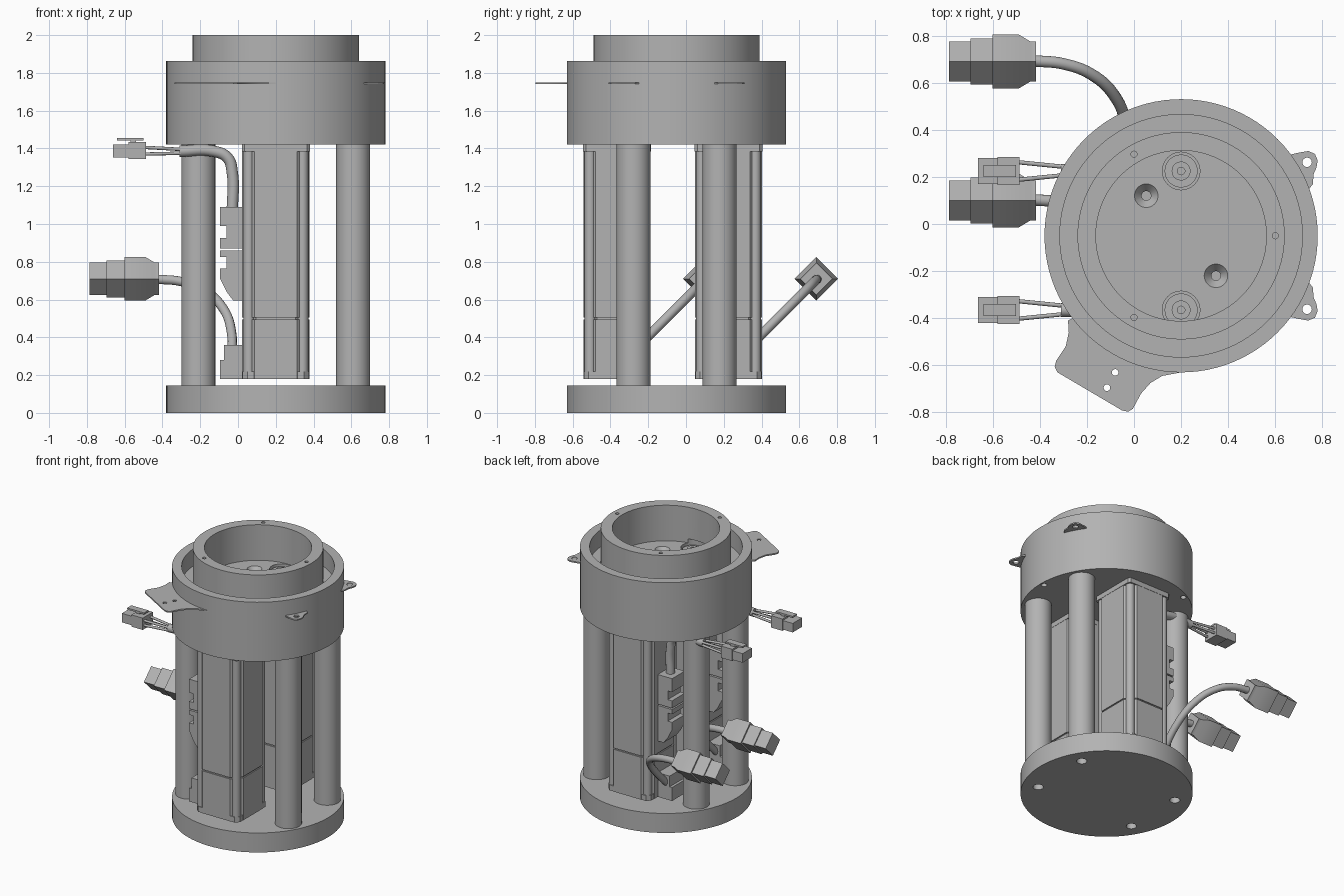
import bpy, bmesh, math
from mathutils import Vector, Matrix

if "Cube" in bpy.data.objects:
    bpy.data.objects.remove(bpy.data.objects["Cube"])

CX, CY = 0.2, -0.05            # axis of the round housing
MOTOR_Y = {"rear": 0.225, "front": -0.365}

grey = bpy.data.materials.new("machined grey")
grey.use_nodes = True
grey.diffuse_color = (0.45, 0.45, 0.45, 1)
grey.node_tree.nodes["Principled BSDF"].inputs["Base Color"].default_value = grey.diffuse_color


def finish(name, bm):
    bmesh.ops.recalc_face_normals(bm, faces=bm.faces)
    mesh = bpy.data.meshes.new(name)
    bm.to_mesh(mesh)
    bm.free()
    mesh.materials.append(grey)
    ob = bpy.data.objects.new(name, mesh)
    bpy.context.collection.objects.link(ob)
    smooth(ob)
    return ob


def smooth(ob):
    bpy.ops.object.select_all(action="DESELECT")
    ob.select_set(True)
    bpy.context.view_layer.objects.active = ob
    bpy.ops.object.shade_smooth_by_angle(angle=math.radians(30))


def lathe(name, profile, x=CX, y=CY, steps=96):
    bm = bmesh.new()
    vs = [bm.verts.new((r, 0, z)) for r, z in profile]
    es = [bm.edges.new(p) for p in zip(vs, vs[1:])]
    bmesh.ops.spin(bm, geom=vs + es, axis=(0, 0, 1), cent=(0, 0, 0),
                   angle=math.tau, steps=steps)
    bmesh.ops.remove_doubles(bm, verts=bm.verts, dist=1e-5)
    bmesh.ops.translate(bm, verts=bm.verts, vec=(x, y, 0))
    return finish(name, bm)


def cylinder(name, x, y, r, z0, z1, steps=32):
    return lathe(name, [(0, z0), (r, z0), (r, z1), (0, z1)], x, y, steps)


def prism(name, outline, place, depth):
    """Extrude a 2D outline; place maps (u, v) to 3D."""
    bm = bmesh.new()
    face = bm.faces.new([bm.verts.new(place(u, v)) for u, v in outline])
    new = bmesh.ops.extrude_face_region(bm, geom=[face])["geom"]
    bmesh.ops.translate(bm, verts=[g for g in new if isinstance(g, bmesh.types.BMVert)], vec=depth)
    return finish(name, bm)


def box(name, x0, x1, y0, y1, z0, z1):
    return prism(name, [(x0, y0), (x1, y0), (x1, y1), (x0, y1)],
                 lambda u, v: (u, v, z0), (0, 0, z1 - z0))


def cut(ob, cutters):
    for c in cutters:
        c.hide_render = True
        mod = ob.modifiers.new("cut", "BOOLEAN")
        mod.operation, mod.object, mod.solver = "DIFFERENCE", c, "EXACT"
        bpy.context.view_layer.objects.active = ob
        bpy.ops.object.modifier_apply(modifier=mod.name)
        bpy.data.objects.remove(c)
    smooth(ob)


def tube(name, points, r):
    """Round cable along a smooth path."""
    cu = bpy.data.curves.new(name, "CURVE")
    cu.dimensions, cu.bevel_depth, cu.bevel_resolution = "3D", r, 4
    cu.resolution_u, cu.use_fill_caps = 8, True
    sp = cu.splines.new("BEZIER")
    sp.bezier_points.add(len(points) - 1)
    for bp, p in zip(sp.bezier_points, points):
        bp.co = p
        bp.handle_left_type = bp.handle_right_type = "AUTO"
    cu.materials.append(grey)
    ob = bpy.data.objects.new(name, cu)
    bpy.context.collection.objects.link(ob)


def polar(r, deg):
    a = math.radians(deg)
    return CX + r * math.cos(a), CY + r * math.sin(a)


columns = [(CX + sx * 0.41, CY + sy * 0.228) for sx in (-1, 1) for sy in (-1, 1)]

# Base plate with screw holes under the columns
base = lathe("base_plate", [(0, 0), (0.58, 0), (0.58, 0.145), (0, 0.145)])
cut(base, [cylinder("hole", x, y, 0.035, -0.1, 0.08) for x, y in columns])

# Support columns
for i, (x, y) in enumerate(columns):
    cylinder(f"support_column_{i + 1}", x, y, 0.09, 0.145, 1.42, 48)

# Housing: outer wall, groove, raised inner ring and floor
FLOOR = 1.735
housing = lathe("housing", [(0, 1.42), (0.58, 1.42), (0.58, 1.862), (0.515, 1.862), (0.515, FLOOR),
                            (0.44, FLOOR), (0.44, 2), (0.362, 2), (0.362, FLOOR), (0, FLOOR)])
holes = []
for a in (0, 120, 240):
    holes.append(cylinder("hole", *polar(0.4, a), 0.013, 1.9, 2.1, 16))
    holes.append(cylinder("hole", *polar(0.55, a), 0.02, 1.3, 1.5, 16))
for y in MOTOR_Y.values():
    holes.append(cylinder("hole", CX, y, 0.08, FLOOR - 0.08, FLOOR + 0.03))
for s in (-1, 1):
    holes.append(lathe("hole", [(0, 1.6), (0.02, 1.6), (0.02, 1.7), (0.05, FLOOR), (0.05, 1.78), (0, 1.78)],
                       CX + s * 0.148, CY - s * 0.17 + 0.0, 32))
cut(housing, holes)

# Shaft collars inside the housing
for side, y in MOTOR_Y.items():
    lathe(f"{side}_shaft_collar", [(0, 1.66), (0.07, 1.66), (0.07, 1.72), (0.04, 1.72), (0.04, 1.73),
                                   (0.016, 1.73), (0.016, 1.7), (0, 1.7)], CX, y, 32)
lathe("centre_boss", [(0.1, FLOOR), (0.1, 1.74), (0.07, 1.74), (0.07, FLOOR)], steps=48)

# Thin mounting tabs on the housing wall
TAB_Z = 1.74
ear = [(0.62, 0.28), (0.665, 0.295), (0.7, 0.303), (0.74, 0.31), (0.768, 0.298), (0.78, 0.27),
       (0.775, 0.24), (0.762, 0.21), (0.76, 0.17), (0.72, 0.12)]
for name, s in (("rear", 1), ("front", -1)):
    tab = prism(f"{name}_ear", [(x, CY + s * (y - CY)) for x, y in ear],
                lambda u, v: (u, v, TAB_Z), (0, 0, 0.01))
    cut(tab, [cylinder("hole", 0.735, CY + s * 0.312, 0.02, 1.7, 1.8, 20)])
plate = prism("bracket_plate", [(-0.24, -0.39), (-0.28, -0.41), (-0.277, -0.46), (-0.29, -0.52),
                                (-0.33, -0.58), (-0.337, -0.605), (-0.325, -0.63), (-0.05, -0.792),
                                (-0.025, -0.797), (-0.005, -0.785), (0.03, -0.72), (0.07, -0.675),
                                (0.12, -0.645), (0.2, -0.63), (0.2, -0.58), (0.05, -0.57), (-0.1, -0.5)],
              lambda u, v: (u, v, TAB_Z), (0, 0, 0.01))
cut(plate, [cylinder("hole", x, y, 0.014, 1.7, 1.8, 16) for x, y in ((-0.08, -0.63), (-0.115, -0.695))])


def octagon(h, c):
    k = h - c
    return [(h, -k), (h, k), (k, h), (-k, h), (-h, k), (-h, -k), (-k, -h), (k, -h)]


def big_plug(name, centre):
    """Stepped square plug along x, turned 45 degrees."""
    stations = [(-0.785, 0.085), (-0.695, 0.085), (-0.695, 0.098), (-0.6, 0.098), (-0.6, 0.115),
                (-0.49, 0.115), (-0.44, 0.085), (-0.417, 0.085)]
    bm = bmesh.new()
    rings = []
    for x, d in stations:
        rings.append([bm.verts.new((x, centre[0] + a * d, centre[1] + b * d))
                      for a, b in ((1, 0), (0, 1), (-1, 0), (0, -1))])
    for r0, r1 in zip(rings, rings[1:]):
        for i in range(4):
            j = (i + 1) % 4
            bm.faces.new((r0[i], r0[j], r1[j], r1[i]))
    bm.faces.new(rings[0])
    bm.faces.new(rings[-1])
    finish(name, bm)


for side, my in MOTOR_Y.items():
    # Motor: main body, lower encoder housing, corner flanges and tie rods
    at = lambda z: (lambda u, v: (CX + u, my + v, z))
    prism(f"{side}_motor_body", octagon(0.178, 0.065), at(0.505), (0, 0, 0.915))
    prism(f"{side}_motor_seam", octagon(0.17, 0.065), at(0.49), (0, 0, 0.02))
    prism(f"{side}_motor_encoder", octagon(0.178, 0.065), at(0.18), (0, 0, 0.315))
    prism(f"{side}_motor_flange", octagon(0.18, 0.015), at(1.385), (0, 0, 0.035))
    for i, (sx, sy) in enumerate(((1, 1), (1, -1), (-1, 1), (-1, -1))):
        cylinder(f"{side}_motor_rod_{i + 1}", CX + sx * 0.142, my + sy * 0.142, 0.03, 0.22, 1.39, 16)
        prism(f"{side}_motor_foot_{i + 1}", [(sx * 0.11, sy * 0.11), (sx * 0.176, sy * 0.11),
              (sx * 0.176, sy * 0.15), (sx * 0.15, sy * 0.176), (sx * 0.11, sy * 0.176)],
              at(0.18), (0, 0, 0.04))

    # Connector blocks on the motor's side
    side_on = lambda u, v: (u, my - 0.075, v)
    prism(f"{side}_upper_block", [(0.03, 0.87), (-0.095, 0.87), (-0.095, 0.925), (-0.06, 0.925), (-0.06, 0.99),
                                  (-0.095, 0.99), (-0.095, 1.09), (0.03, 1.09)], side_on, (0, 0.15, 0))
    prism(f"{side}_middle_block", [(0.03, 0.595), (-0.025, 0.595), (-0.06, 0.64), (-0.095, 0.71), (-0.095, 0.765),
                                   (-0.06, 0.765), (-0.06, 0.825), (-0.095, 0.825), (-0.095, 0.86),
                                   (0.03, 0.86)], side_on, (0, 0.15, 0))
    prism(f"{side}_lower_block", [(0.03, 0.18), (-0.095, 0.18), (-0.095, 0.28), (-0.075, 0.28),
                                  (-0.075, 0.36), (0.03, 0.36)], side_on, (0, 0.15, 0))

    # Upper signal cable, split wires and small clip plug
    tube(f"{side}_signal_cable", [(-0.03, my, 1.07), (-0.03, my, 1.27), (-0.055, my, 1.35), (-0.13, my, 1.385),
                                  (-0.31, my, 1.385)], 0.03)
    for i, (a, b) in enumerate(((-1, -1), (-1, 1), (1, -1), (1, 1))):
        tube(f"{side}_wire_{i + 1}", [(-0.3, my + a * 0.018, 1.385 + b * 0.01),
                                      (-0.5, my + a * 0.038, 1.388 + b * 0.018)], 0.009)
    box(f"{side}_clip_plug_back", -0.58, -0.487, my - 0.06, my + 0.06, 1.345, 1.433)
    box(f"{side}_clip_plug_nose", -0.662, -0.58, my - 0.055, my + 0.055, 1.353, 1.42)
    box(f"{side}_clip_lever", -0.64, -0.5, my - 0.025, my + 0.025, 1.443, 1.455)
    box(f"{side}_clip_post", -0.57, -0.54, my - 0.02, my + 0.02, 1.43, 1.445)

    # Lower power cable rising diagonally to the large plug
    path = [(-0.04, 0.0, 0.24), (-0.035, 0.19, 0.43), (-0.08, 0.315, 0.555), (-0.18, 0.41, 0.65),
            (-0.3, 0.455, 0.695), (-0.43, 0.468, 0.708)]
    tube(f"{side}_power_cable", [(x, my + y, z) for x, y, z in path], 0.025)
    big_plug(f"{side}_power_plug", (my + 0.465, 0.71))
